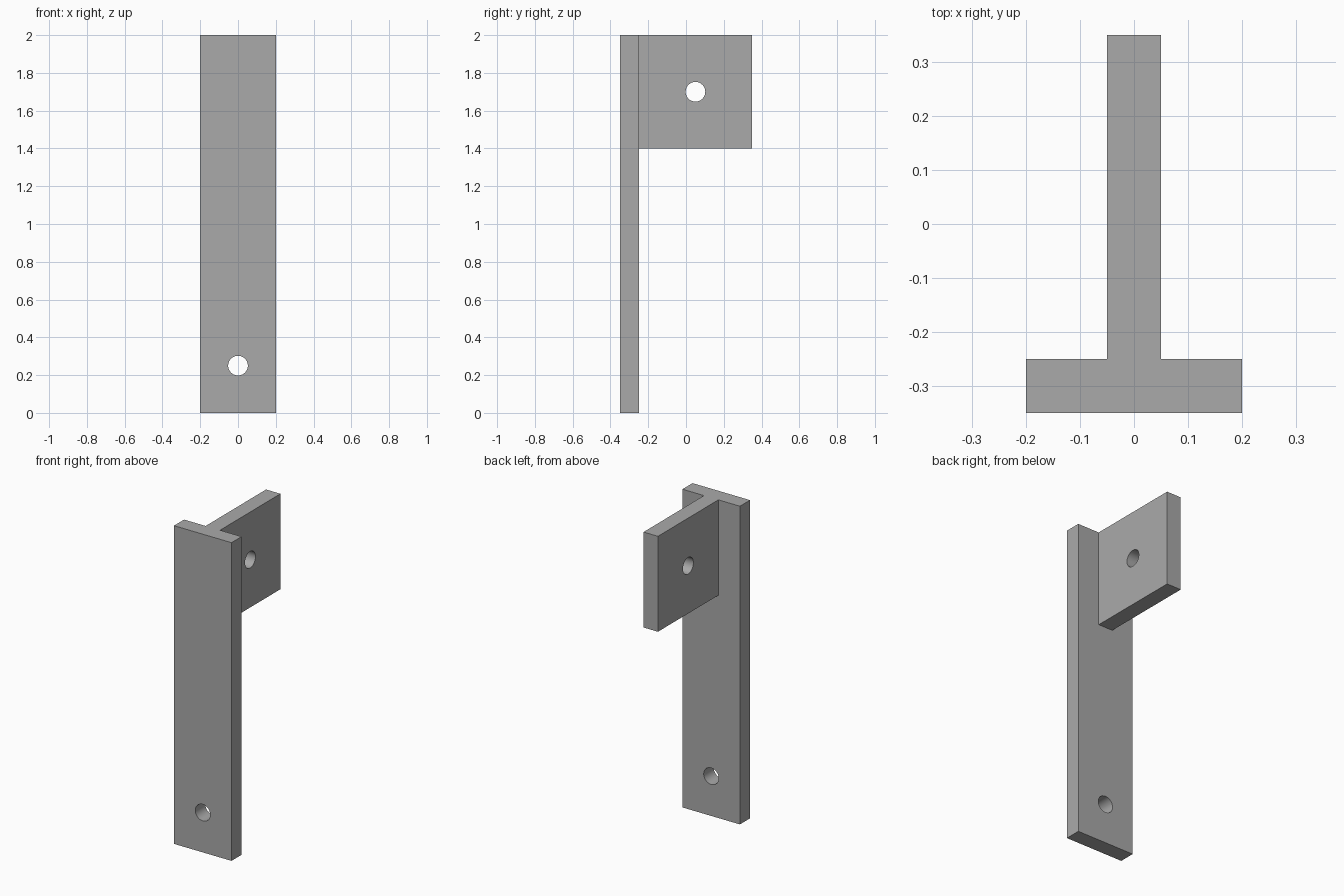
import bpy
import math
from mathutils import Vector

cube = bpy.data.objects.get("Cube")
if cube:
    bpy.data.objects.remove(cube, do_unlink=True)

grey = bpy.data.materials.new("plain grey")
grey.use_nodes = True
colour = (0.4, 0.4, 0.4, 1)
grey.diffuse_color = colour
grey.node_tree.nodes["Principled BSDF"].inputs["Base Color"].default_value = colour


def box(name, low, high):
    low, high = Vector(low), Vector(high)
    bpy.ops.mesh.primitive_cube_add(size=1, location=(low + high) / 2)
    obj = bpy.context.object
    obj.name = name
    obj.scale = high - low
    bpy.ops.object.transform_apply(location=True, rotation=False, scale=True)
    obj.data.materials.append(grey)
    return obj


def drill(name, location, rotation):
    bpy.ops.mesh.primitive_cylinder_add(vertices=48, radius=0.052, depth=0.3,
                                        location=location, rotation=rotation)
    obj = bpy.context.object
    obj.name = name
    obj.data.materials.append(grey)
    return obj


def combine(target, tool, operation):
    mod = target.modifiers.new(operation.lower(), "BOOLEAN")
    mod.operation = operation
    mod.solver = "EXACT"
    mod.object = tool
    bpy.context.view_layer.objects.active = target
    bpy.ops.object.modifier_apply(modifier=mod.name)
    bpy.data.objects.remove(tool, do_unlink=True)


# Upright plate with the mounting tab joined to its back
bracket = box("bracket", (-0.2, -0.35, 0), (0.2, -0.25, 2))
tab = box("mounting_tab", (-0.05, -0.3, 1.4), (0.05, 0.35, 2))
combine(bracket, tab, "UNION")

# Bolt holes through the plate and the tab
combine(bracket, drill("plate_hole", (0, -0.3, 0.25), (math.pi / 2, 0, 0)), "DIFFERENCE")
combine(bracket, drill("tab_hole", (0, 0.05, 1.7), (0, math.pi / 2, 0)), "DIFFERENCE")

# Smooth hole walls, crisp edges
bpy.ops.object.select_all(action="DESELECT")
bracket.select_set(True)
bpy.context.view_layer.objects.active = bracket
bpy.ops.object.shade_smooth_by_angle(angle=math.radians(30))
